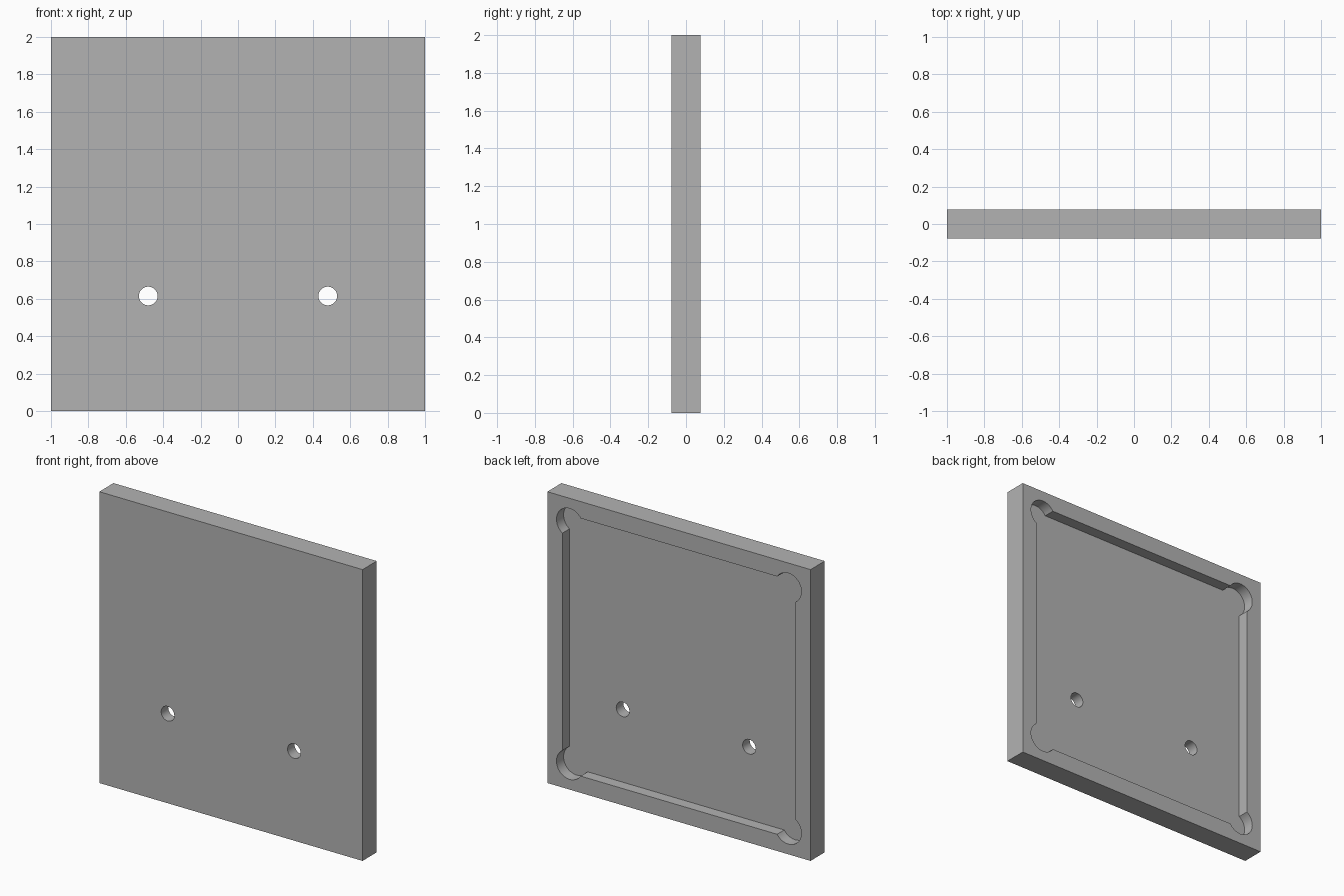
import bpy, bmesh, math

HALF = 1.0          # half width of the plate
THICK = 0.154       # plate thickness
DEPTH = 0.077       # recess depth
RECESS = 0.885      # half width of the recess
RELIEF_C, RELIEF_R = 0.83, 0.1   # corner relief centre and radius
HOLE_X, HOLE_Z, HOLE_R = 0.48, 0.615, 0.05

cube = bpy.data.objects.get("Cube")
if cube:
    bpy.data.objects.remove(cube, do_unlink=True)

grey = bpy.data.materials.new("plain grey")
grey.use_nodes = True
colour = (0.45, 0.45, 0.45, 1)
grey.diffuse_color = colour
grey.node_tree.nodes["Principled BSDF"].inputs["Base Color"].default_value = colour


def prism(name, outline, y0, y1):
    """Extrude an outline of (x, z) points from y0 to y1."""
    bm = bmesh.new()
    face = bm.faces.new([bm.verts.new((x, y0, z)) for x, z in outline])
    moved = bmesh.ops.extrude_face_region(bm, geom=[face])["geom"]
    verts = [v for v in moved if isinstance(v, bmesh.types.BMVert)]
    bmesh.ops.translate(bm, verts=verts, vec=(0, y1 - y0, 0))
    bmesh.ops.recalc_face_normals(bm, faces=bm.faces)
    mesh = bpy.data.meshes.new(name)
    bm.to_mesh(mesh)
    bm.free()
    mesh.materials.append(grey)
    obj = bpy.data.objects.new(name, mesh)
    bpy.context.collection.objects.link(obj)
    return obj


def arc(cx, cz, r, start, end, steps):
    angles = [start + (end - start) * i / steps for i in range(steps + 1)]
    return [(cx + r * math.cos(a), cz + r * math.sin(a)) for a in angles]


# Square plate
plate = prism("plate", [(-HALF, 0), (HALF, 0), (HALF, 2 * HALF), (-HALF, 2 * HALF)],
              -THICK / 2, THICK / 2)

# Recess outline: a square with a round relief at each corner
swing = math.acos((RECESS - RELIEF_C) / RELIEF_R)
outline = []
for k in range(4):
    turn = k * math.pi / 2
    middle = turn + math.pi / 4
    reach = RELIEF_C * math.sqrt(2)
    outline += arc(reach * math.cos(middle), HALF + reach * math.sin(middle),
                   RELIEF_R, turn - swing, turn + math.pi / 2 + swing, 28)
cutters = [prism("recess_cutter", outline, THICK / 2 - DEPTH, THICK)]

# Two through holes
for side in (-1, 1):
    circle = arc(side * HOLE_X, HOLE_Z, HOLE_R, 0, 2 * math.pi, 40)[:-1]
    cutters.append(prism("hole_cutter", circle, -THICK, THICK))

# Cut the plate, then drop the cutters
bpy.ops.object.select_all(action="DESELECT")
bpy.context.view_layer.objects.active = plate
plate.select_set(True)
for cutter in cutters:
    cutter.hide_render = True
    mod = plate.modifiers.new("cut", "BOOLEAN")
    mod.operation = "DIFFERENCE"
    mod.solver = "EXACT"
    mod.object = cutter
    bpy.ops.object.modifier_apply(modifier=mod.name)
    bpy.data.objects.remove(cutter, do_unlink=True)

bpy.ops.object.shade_smooth_by_angle(angle=math.radians(30))
